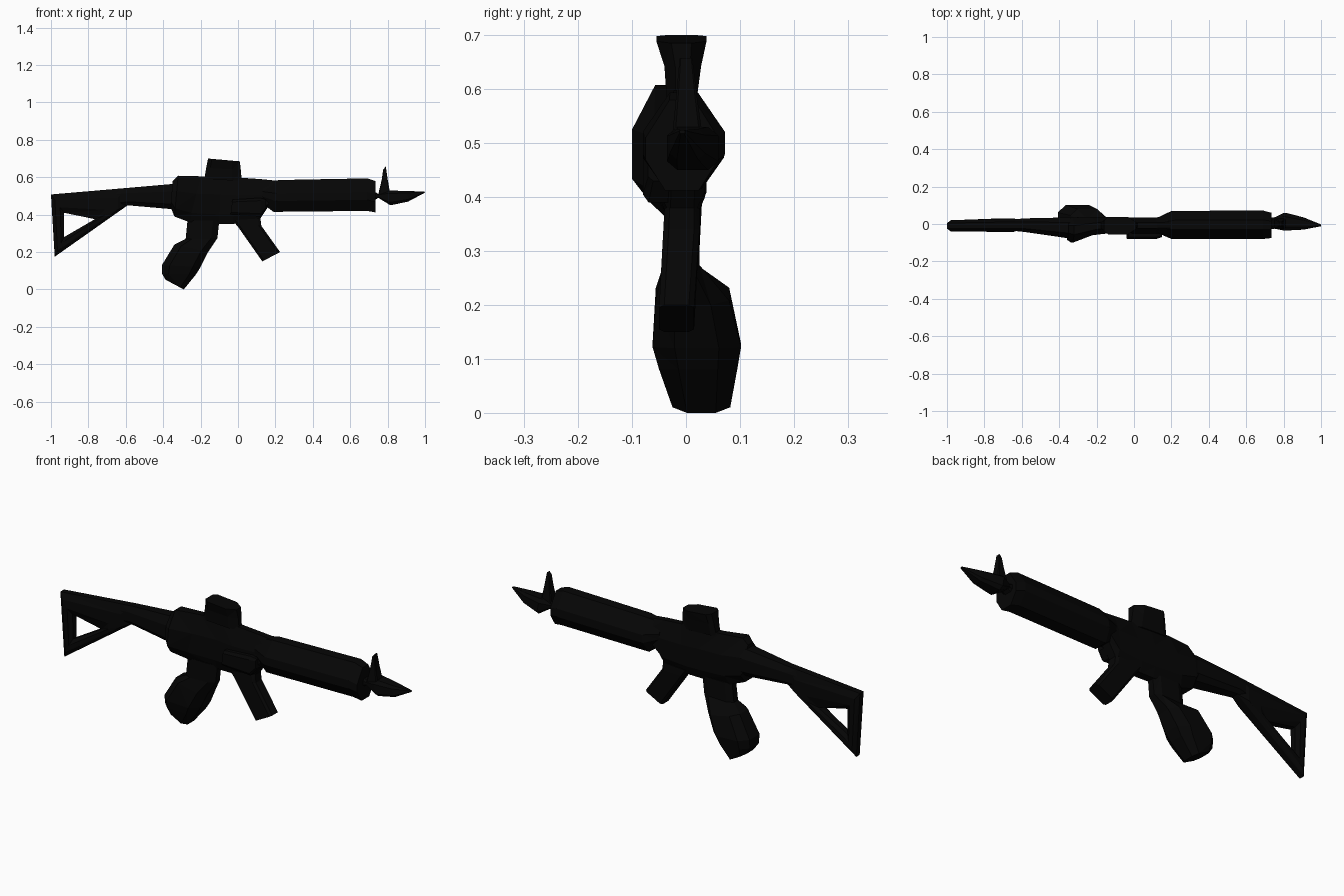
import bpy, bmesh

black = bpy.data.materials.new("matte black")
black.diffuse_color = (0.0017, 0.0017, 0.0017, 1)


def loft(name, stations, low=(.25, .25), up=None, closed=False):
    """Skin chamfered cross-sections. Station: lower (x, z), upper (x, z), y range.
    low and up are the lower and upper chamfers: shares along and across the section."""
    (c, d), (e, f) = low, up or low
    shape = [(c, 0), (1 - e, 0), (1, f), (1, 1 - f),
             (1 - e, 1), (c, 1), (0, 1 - d), (0, d)]
    bm = bmesh.new()
    rings = []
    for ax, az, bx, bz, y0, y1 in stations:
        rings.append([bm.verts.new((ax + (bx - ax) * t,
                                    y0 + (y1 - y0) * u,
                                    az + (bz - az) * t)) for t, u in shape])
    pairs = list(zip(rings, rings[1:]))
    if closed:
        pairs.append((rings[-1], rings[0]))
    else:
        bm.faces.new(rings[0])
        bm.faces.new(rings[-1])
    for r, s in pairs:
        for i in range(8):
            j = (i + 1) % 8
            bm.faces.new((r[i], r[j], s[j], s[i]))
    bmesh.ops.remove_doubles(bm, verts=bm.verts, dist=0.0005)
    bmesh.ops.triangulate(bm, faces=bm.faces)
    bmesh.ops.recalc_face_normals(bm, faces=bm.faces)
    me = bpy.data.meshes.new(name)
    bm.to_mesh(me)
    bm.free()
    me.materials.append(black)
    ob = bpy.data.objects.new(name, me)
    bpy.context.collection.objects.link(ob)
    return ob


# Open triangular shoulder stock, then the solid arm to the body
loft("stock_frame", [
    (-1.0, .508, -.93, .41, -.04, .02),
    (-.98, .175, -.93, .28, -.035, .02),
    (-.59, .45, -.765, .376, -.042, .03),
    (-.59, .543, -.765, .376, -.042, .03)], (.3, .25), closed=True)
loft("stock_arm", [
    (-.66, .44, -.66, .537, -.035, .022),
    (-.59, .45, -.59, .543, -.042, .03),
    (-.36, .43, -.36, .563, -.075, .035),
    (-.34, .43, -.34, .563, -.075, .035)], (.2, .2), (.3, .25))

# Main body, with shoulders sloping in towards the top
loft("receiver", [
    (-.36, .44, -.35, .58, -.085, .03),
    (-.34, .39, -.32, .608, -.10, .035),
    (-.26, .36, -.20, .605, -.06, .038),
    (-.10, .35, -.09, .605, -.045, .035),
    (-.03, .35, .02, .597, -.05, .035),
    (.11, .365, .12, .59, -.05, .035),
    (.16, .44, .22, .58, -.05, .04)], (.2, .25), (.38, .32))
loft("side_block", [
    (-.04, .40, -.03, .48, -.08, -.01),
    (.12, .39, .12, .49, -.08, -.01),
    (.15, .43, .15, .48, -.07, -.01)], (.15, .15))

# Sight block, flaring upwards
loft("top_sight", [
    (-.18, .59, .02, .58, -.036, .02),
    (-.17, .65, .015, .64, -.04, .028),
    (-.16, .70, .01, .685, -.055, .038)], (.12, .2), (.25, .3))

# Rear grip with its swollen lower half
loft("rear_grip", [
    (-.27, .37, -.10, .37, -.04, .025),
    (-.28, .27, -.11, .275, -.043, .025),
    (-.34, .24, -.16, .20, -.056, .08),
    (-.407, .13, -.20, .12, -.062, .102),
    (-.407, .085, -.225, .08, -.05, .095),
    (-.387, .052, -.29, 0, -.025, .082)], (.2, .25))

# Slanted forward grip
loft("fore_grip", [
    (-.03, .37, .12, .38, -.04, .025),
    (.0, .335, .125, .34, -.042, .025),
    (.13, .15, .225, .20, -.05, .015)], (.1, .15))

# Handguard, widest at mid height
loft("handguard", [
    (.13, .46, .13, .57, -.05, .035),
    (.19, .415, .22, .585, -.08, .07),
    (.69, .42, .69, .594, -.08, .072),
    (.735, .412, .735, .58, -.075, .06)], (.34, .27), (.42, .33))

# Tapered muzzle and upright front post
loft("muzzle", [
    (.72, .47, .72, .53, -.03, .035),
    (.75, .49, .75, .51, -.025, .035),
    (.815, .45, .80, .53, -.035, .06),
    (.91, .47, .90, .526, -.03, .035),
    (1.0, .518, .995, .524, -.012, -.002)], (.2, .2))
loft("front_post", [
    (.748, .50, .812, .52, -.025, .03),
    (.768, .585, .80, .59, -.018, .02),
    (.776, .64, .79, .658, -.012, .012)], (.1, .1))
